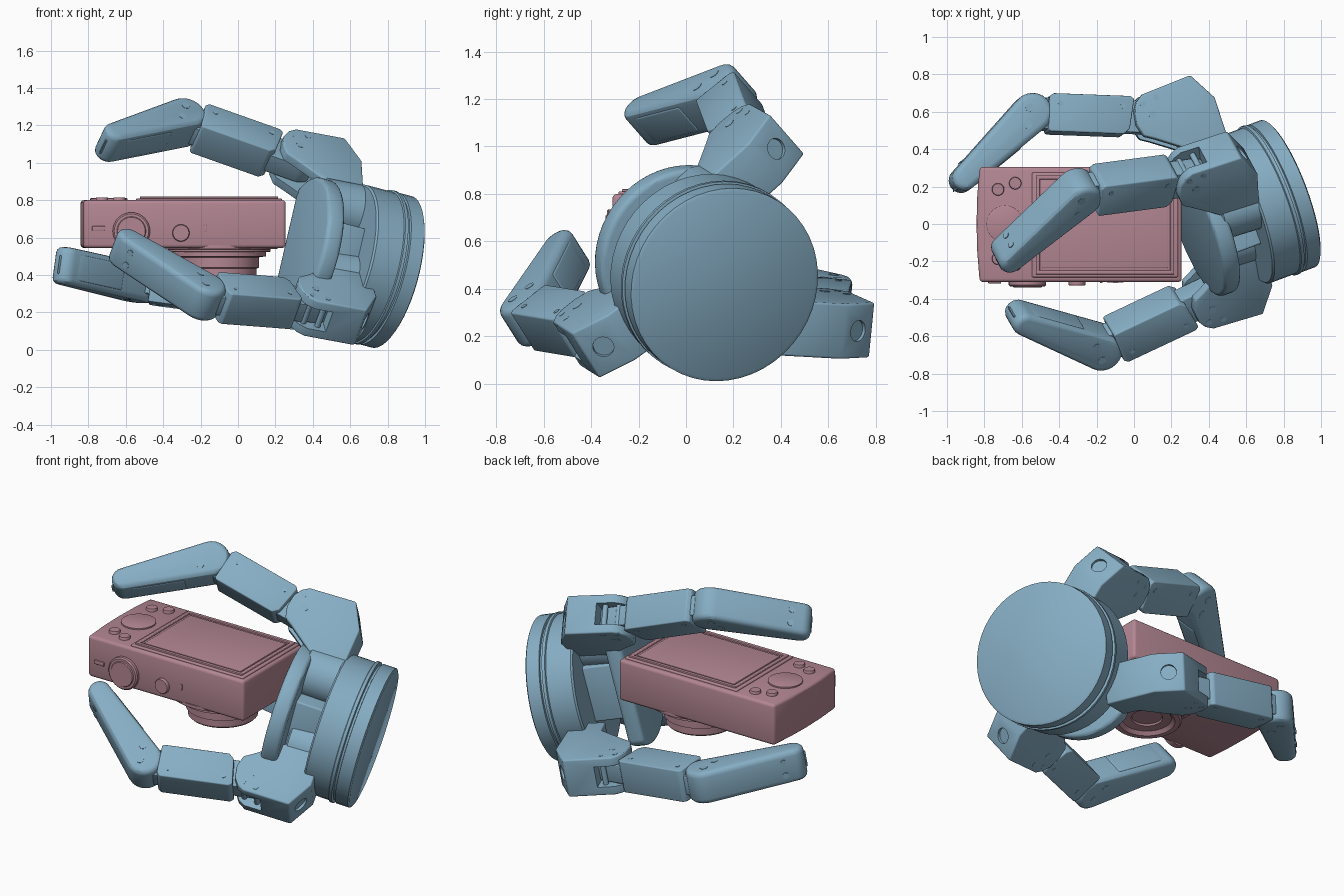
import bpy, bmesh, math
from mathutils import Vector, Matrix

if "Cube" in bpy.data.objects:
    bpy.data.objects.remove(bpy.data.objects["Cube"])

def material(name, col):
    m = bpy.data.materials.new(name)
    m.diffuse_color = (*col, 1)
    m.use_nodes = True
    m.node_tree.nodes["Principled BSDF"].inputs["Base Color"].default_value = m.diffuse_color
    return m

BLUE = material("blue", (0.24, 0.42, 0.55))
PINK = material("pink", (0.45, 0.24, 0.29))

def frame(o, x, y, z):
    m = Matrix((x, y, z)).transposed().to_4x4()
    m.translation = o
    return m

def smooth(ob):
    bpy.context.view_layer.objects.active = ob
    for o in bpy.context.selected_objects:
        o.select_set(False)
    ob.select_set(True)
    bpy.ops.object.shade_smooth_by_angle(angle=math.radians(30))

def finish(name, bm, mat, mtx, bevel=0.0, segs=3):
    bmesh.ops.transform(bm, matrix=mtx, verts=bm.verts)
    bmesh.ops.recalc_face_normals(bm, faces=bm.faces)
    me = bpy.data.meshes.new(name)
    bm.to_mesh(me)
    bm.free()
    ob = bpy.data.objects.new(name, me)
    bpy.context.collection.objects.link(ob)
    me.materials.append(mat)
    bpy.context.view_layer.objects.active = ob
    if bevel:
        b = ob.modifiers.new("bevel", "BEVEL")
        b.width, b.segments, b.limit_method, b.angle_limit = bevel, segs, "ANGLE", math.radians(35)
        bpy.ops.object.modifier_apply(modifier="bevel")
    smooth(ob)
    return ob

def prism(name, pts, width, mtx, mat=BLUE, bevel=0.0):
    """Extrude a 2D outline symmetrically along local z."""
    bm = bmesh.new()
    f = bm.faces.new([bm.verts.new((x, y, -width / 2)) for x, y in pts])
    r = bmesh.ops.extrude_face_region(bm, geom=[f])
    bmesh.ops.translate(bm, vec=(0, 0, width), verts=[v for v in r["geom"] if isinstance(v, bmesh.types.BMVert)])
    return finish(name, bm, mat, mtx, bevel)

def lathe(name, prof, mtx, mat=BLUE, seg=48):
    """Turn a (radius, height) profile around local z and cap both ends."""
    bm = bmesh.new()
    rings = [[bm.verts.new((r * math.cos(2 * math.pi * i / seg), r * math.sin(2 * math.pi * i / seg), h))
              for i in range(seg)] for r, h in prof]
    for p, q in zip(rings, rings[1:]):
        for i in range(seg):
            j = (i + 1) % seg
            bm.faces.new((p[i], p[j], q[j], q[i]))
    bm.faces.new(rings[0])
    bm.faces.new(rings[-1])
    return finish(name, bm, mat, mtx)

def box(name, lo, hi, mat=PINK, bevel=0.0, mtx=Matrix()):
    (a, b, c), (d, e, f) = lo, hi
    return prism(name, [(a, b), (d, b), (d, e), (a, e)], f - c,
                 mtx @ Matrix.Translation((0, 0, (c + f) / 2)), mat, bevel)

def capsule(r1, r2, length, n=12):
    """Outline of two circles joined by straight sides."""
    tilt = math.asin((r1 - r2) / length)
    half = math.pi / 2 - tilt
    big = [half + (2 * math.pi - 2 * half) * i / n for i in range(n + 1)]
    small = [-half + 2 * half * i / n for i in range(n + 1)]
    return ([(r1 * math.cos(t), r1 * math.sin(t)) for t in big] +
            [(length + r2 * math.cos(t), r2 * math.sin(t)) for t in small])

def cut(ob, cutter):
    cutter.hide_render = True
    bpy.context.view_layer.objects.active = ob
    m = ob.modifiers.new("cut", "BOOLEAN")
    m.operation, m.object, m.solver = "DIFFERENCE", cutter, "EXACT"
    bpy.ops.object.modifier_apply(modifier="cut")
    bpy.data.objects.remove(cutter)
    smooth(ob)

# ---- wrist base and palm, turned about one tilted axis
C = Vector((0.83, 0.165, 0.415))
A = Vector((-0.91, -0.34, 0.24)).normalized()
side = A.cross(Vector((0, 0, 1))).normalized()
hub = frame(C, side, A.cross(side), A)
lathe("wrist_base", [(0.405, 0), (0.419, 0.008), (0.419, 0.085), (0.405, 0.088), (0.405, 0.1), (0.424, 0.104),
                     (0.424, 0.122), (0.415, 0.126), (0.415, 0.275), (0.405, 0.285)], hub)
# palm plate: round with one flat side toward the fixed finger
R, CHORD = 0.39, 0.23
t0 = math.acos(CHORD / R)
arc = [t0 + (2 * math.pi - 2 * t0) * i / 40 for i in range(41)]
prism("palm_plate", [(R * math.cos(t), R * math.sin(t)) for t in arc], 0.1,
      hub @ Matrix.Translation((0, 0, 0.508)), bevel=0.025)
box("palm_core", (-0.2, -0.17, 0.26), (0.18, 0.17, 0.47), BLUE, 0.01, hub)

# ---- fingers: knuckle joint, middle joint, tip
FINGERS = {
    "upper": ((0.325, 0.25, 0.995), (-0.295, 0.168, 1.215), (-0.69, -0.17, 1.105)),
    "back": ((0.12, 0.565, 0.27), (-0.55, 0.59, 0.36), (-0.935, 0.22, 0.45)),
    "front": ((0.41, -0.375, 0.24), (-0.185, -0.655, 0.286), (-0.62, -0.495, 0.55)),
}
KNUCKLE = [(0.07, -0.1), (0.115, -0.07), (0.13, 0.0), (0.115, 0.075), (0.085, 0.117), (0.043, 0.142),
           (-0.237, 0.147), (-0.317, -0.01), (-0.3, -0.33), (-0.1, -0.33), (-0.1, -0.23)]

def finger(tag, p1, p2, p3):
    p1, p2, p3 = Vector(p1), Vector(p2), Vector(p3)
    m, d = (p2 - p1).normalized(), (p3 - p2).normalized()
    w = m.cross(d).normalized()
    local = lambda o, v: frame(o, v, v.cross(w), -w)
    a = (A - A.dot(w) * w).normalized()
    # knuckle block with fork slot and a round socket in its rear slope
    km = local(p1, a)
    k = prism(tag + "_knuckle", KNUCKLE, 0.235, km, bevel=0.01)
    cut(k, box("slot_cutter", (-0.06, -0.2, -0.065), (0.3, 0.25, 0.065), BLUE, 0, km))
    n = Vector((-0.157, 0.08, 0)).normalized()
    hm = km @ Matrix.Translation((-0.277, 0.068, 0)) @ n.to_track_quat("Z", "Y").to_matrix().to_4x4()
    cut(k, lathe("hole_cutter", [(0.045, -0.015), (0.045, 0.05)], hm, seg=24))
    if tag != "back":
        # swivel post carrying the spreading fingers
        lathe(tag + "_swivel", [(0.15, -0.3), (0.15, -0.1), (0.14, -0.09)],
              frame(p1 - 0.3 * a.cross(w), a.cross(w), w, a), seg=32)
    # middle link: narrow core running between joints, with a boxy shell
    L = (p2 - p1).length
    mm = local(p1, m)
    prism(tag + "_link_core", capsule(0.085, 0.085, L), 0.12, mm, bevel=0.008)
    s, e = 0.135, L - 0.085
    prism(tag + "_middle_link", [(s + 0.02, -0.07), (s + 0.05, -0.1), (e - 0.01, -0.1), (e, -0.09), (e, 0.085),
                                 (e - 0.02, 0.105), (s + 0.02, 0.105), (s, 0.09)], 0.2, mm, bevel=0.018)
    # fingertip: tapered capsule, slim inner pad and a thin nail edge
    dm = local(p2, d)
    prism(tag + "_fingertip", capsule(0.105, 0.066, 0.515), 0.2, dm, bevel=0.032)
    prism(tag + "_fingertip_pad", [(0.16, -0.06), (0.48, -0.04), (0.51, -0.064), (0.46, -0.074), (0.18, -0.096)],
          0.14, dm, bevel=0.008)
    prism(tag + "_nail", [(0.48, 0.03), (0.565, 0.012), (0.592, -0.015), (0.575, -0.018), (0.48, 0.0)], 0.1, dm, bevel=0.004)
    # joint pins and screws across the finger
    for i, (mt, x, y, r, h) in enumerate([
            (km, 0.03, 0.02, 0.022, 0.119), (km, -0.02, 0.1, 0.016, 0.119), (km, 0.06, 0.09, 0.016, 0.119),
            (dm, 0.0, 0.03, 0.022, 0.102), (dm, 0.07, -0.03, 0.022, 0.102),
            (mm, s + 0.06, 0.05, 0.014, 0.102), (mm, e - 0.06, 0.05, 0.014, 0.102)]):
        lathe(f"{tag}_pin_{i}", [(r, -h), (r, h)], mt @ Matrix.Translation((x, y, 0)), seg=16)
    for sgn in (-1, 1):
        lathe(f"{tag}_tip_screw_{sgn}", [(0.018, 0.0), (0.018, 0.076)],
              dm @ Matrix.Translation((0.45, 0, sgn * 0.04)) @ Matrix.Rotation(-math.pi / 2, 4, "X"), seg=14)

for tag, pts in FINGERS.items():
    finger(tag, *pts)

# ---- compact camera body, lying lens-down, with a slightly bowed left end
prism("camera_body", [(-0.825, -0.31), (0.255, -0.31), (0.255, 0.305), (-0.825, 0.305),
                      (-0.838, 0.15), (-0.842, 0.0), (-0.838, -0.15)], 0.255,
      Matrix.Translation((0, 0, 0.6725)), PINK, 0.018)

# screen: raised surround, bezel frame and glass
box("screen_surround", (-0.545, -0.285, 0.79), (0.235, 0.275, 0.81), bevel=0.006)
X0, X1, Y0, Y1 = -0.525, 0.215, -0.27, 0.26
for i, (lo, hi) in enumerate([((X0, Y0), (X1, Y0 + 0.022)), ((X0, Y1 - 0.022), (X1, Y1)),
                              ((X0, Y0), (X0 + 0.022, Y1)), ((X1 - 0.022, Y0), (X1, Y1))]):
    box(f"screen_bezel_{i}", (*lo, 0.8), (*hi, 0.82), bevel=0.004)
box("screen_glass", (X0 + 0.035, Y0 + 0.035, 0.8), (X1 - 0.035, Y1 - 0.035, 0.814), bevel=0.003)

def knob(name, r, h, loc, rot=Matrix(), seg=32):
    return lathe(name, [(r, -0.02), (r, h * 0.7), (r * 0.92, h)], Matrix.Translation(loc) @ rot, PINK, seg)

# control dial and four buttons on the back
knob("control_dial", 0.1, 0.012, (-0.69, 0, 0.8))
for sy in (-1, 1):
    knob(f"button_outer_{sy}", 0.033, 0.016, (-0.727, 0.185 * sy, 0.8), seg=24)
    knob(f"button_inner_{sy}", 0.033, 0.016, (-0.635, 0.218 * sy, 0.8), seg=24)

# shutter dial, power button and switches on the long edge
FWD = Matrix.Rotation(math.pi / 2, 4, "X")
knob("mode_dial", 0.1, 0.024, (-0.57, -0.31, 0.635), FWD)
knob("mode_dial_top", 0.08, 0.03, (-0.57, -0.31, 0.635), FWD)
knob("power_button", 0.046, 0.018, (-0.305, -0.31, 0.625), FWD)
box("zoom_switch", (-0.78, -0.318, 0.637), (-0.71, -0.3, 0.662), bevel=0.004)
box("indicator", (-0.182, -0.316, 0.632), (-0.168, -0.3, 0.668), bevel=0.003)

# stepped lens barrel pointing down
lathe("lens_barrel", [(0.31, 0.0), (0.31, -0.02), (0.275, -0.022), (0.275, -0.035), (0.25, -0.038), (0.25, -0.06),
                      (0.212, -0.065), (0.212, -0.12), (0.2, -0.125), (0.2, -0.165), (0.19, -0.175), (0.16, -0.175),
                      (0.14, -0.155), (0.09, -0.15), (0.085, -0.14)],
      Matrix.Translation((-0.1, -0.005, 0.56)), PINK, 48)
